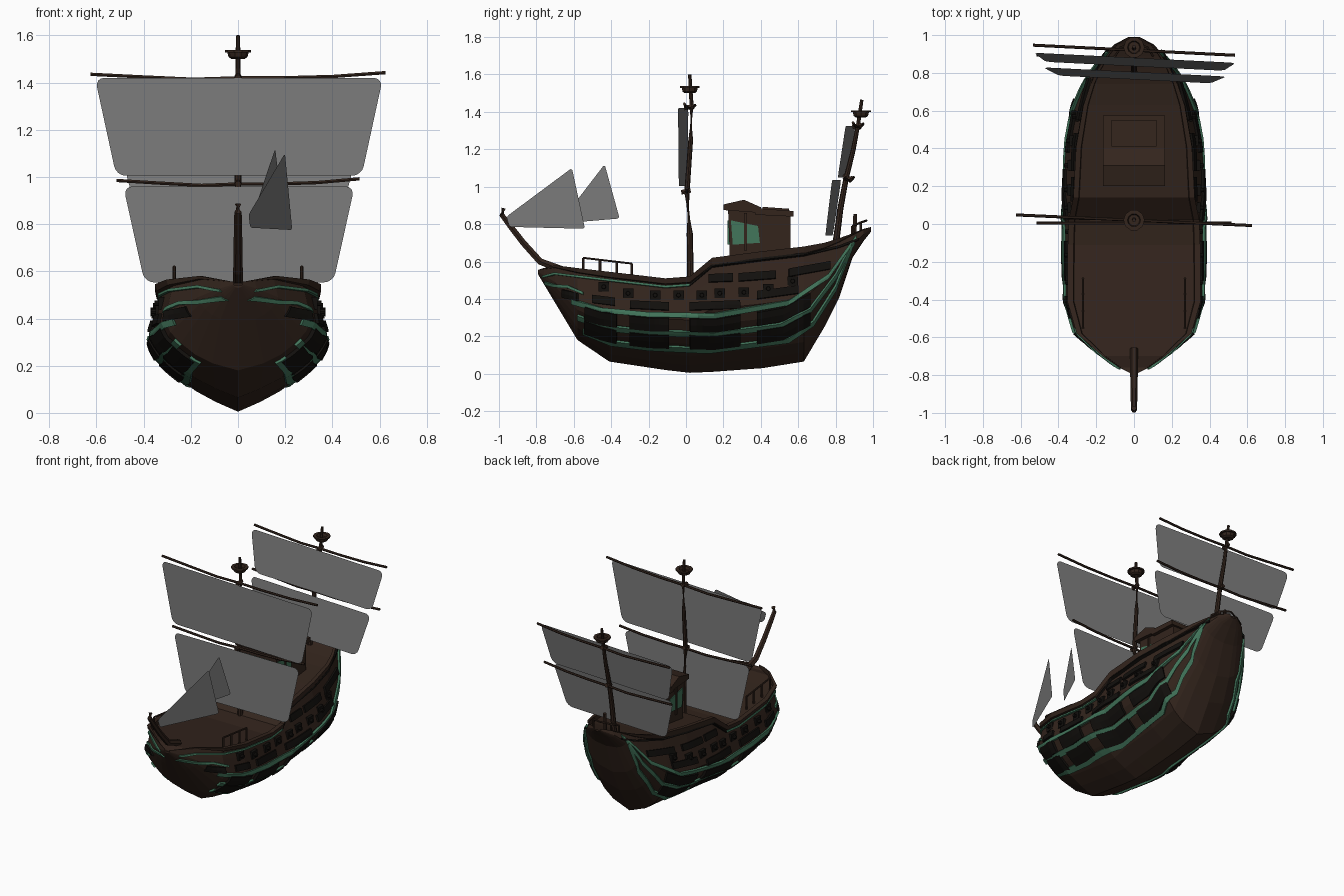
import bpy, bmesh, math
from mathutils import Vector, Matrix

if "Cube" in bpy.data.objects:
    bpy.data.objects.remove(bpy.data.objects["Cube"])


def material(name, r, g, b):
    m = bpy.data.materials.new(name)
    m.diffuse_color = (r, g, b, 1)
    m.use_nodes = True
    m.node_tree.nodes["Principled BSDF"].inputs["Base Color"].default_value = m.diffuse_color
    return m


WOOD = material("wood", .033, .018, .012)
DARK = material("dark_wood", .006, .005, .004)
GREEN = material("green_paint", .055, .18, .105)
CLOTH = material("cloth", .2, .2, .2)


def finish(name, bm, mat, mirror=False, thick=0):
    bmesh.ops.recalc_face_normals(bm, faces=bm.faces)
    me = bpy.data.meshes.new(name)
    bm.to_mesh(me)
    bm.free()
    me.materials.append(mat)
    ob = bpy.data.objects.new(name, me)
    bpy.context.collection.objects.link(ob)
    if mirror:
        ob.modifiers.new("mirror", 'MIRROR').use_mirror_merge = False
    if thick:
        s = ob.modifiers.new("thickness", 'SOLIDIFY')
        s.thickness, s.offset = thick, 0
    return ob


def loft(bm, rings, cap=True):
    vs = [[bm.verts.new(p) for p in r] for r in rings]
    n = len(vs[0])
    for a, b in zip(vs, vs[1:]):
        for i in range(n):
            bm.faces.new((a[i], a[(i + 1) % n], b[(i + 1) % n], b[i]))
    if cap:
        bm.faces.new(vs[0])
        bm.faces.new(vs[-1])


def tube(name, pts, r0, r1=None, mat=WOOD, sides=6, mirror=False):
    pts = [Vector(p) for p in pts]
    r1 = r0 if r1 is None else r1
    rings = []
    for i, p in enumerate(pts):
        d = pts[min(i + 1, len(pts) - 1)] - pts[max(i - 1, 0)]
        q = d.to_track_quat('Z', 'Y')
        r = r0 + (r1 - r0) * i / (len(pts) - 1)
        rings.append([p + q @ Vector((r * math.cos(a), r * math.sin(a), 0))
                      for a in (math.tau * k / sides for k in range(sides))])
    bm = bmesh.new()
    loft(bm, rings)
    return finish(name, bm, mat, mirror)


def box(name, lo, hi, mat=WOOD, mirror=False):
    bm = bmesh.new()
    lo, hi = Vector(lo), Vector(hi)
    bmesh.ops.create_cube(bm, size=1, matrix=Matrix.Translation((lo + hi) / 2) @ Matrix.Diagonal((*(hi - lo), 1)))
    return finish(name, bm, mat, mirror)


def prism(name, yz, half, mat=WOOD):
    bm = bmesh.new()
    loft(bm, [[(s * half, y, z) for y, z in yz] for s in (-1, 1)])
    return finish(name, bm, mat)


# Hull stations: y, keel z, rail z, half width
ST = [(-.79, .53, .555, .02), (-.76, .48, .565, .08), (-.70, .38, .58, .17), (-.58, .18, .565, .31),
      (-.41, .065, .545, .36), (-.11, .02, .51, .37), (.02, .005, .52, .372), (.14, .01, .62, .372),
      (.41, .03, .655, .362), (.63, .065, .68, .318), (.74, .25, .70, .265), (.82, .41, .725, .215),
      (.89, .62, .75, .16), (.95, .71, .775, .105), (.99, .76, .785, .03)]
# Cross-section: height fraction, width fraction
SEC = [(0, 0), (.08, .25), (.17, .48), (.3, .72), (.42, .90), (.55, 1), (.8, .93), (.93, .89), (.94, .96), (1, .98)]
ROUND = [(-.79, .5), (-.41, .95), (0, 1), (.41, .9), (.74, .55), (.99, .45)]  # blunter sections at the ends
TUCK = [(-.79, 1), (-.35, 1), (.02, .95), (.16, .87), (.65, .86), (.99, .97)]  # inward lean of the upper sides


def lerp_table(tab, v):
    for a, b in zip(tab, tab[1:]):
        if v <= b[0]:
            f = max(0, (v - a[0]) / (b[0] - a[0]))
            return [p + (q - p) * f for p, q in zip(a, b)]
    return tab[-1]


def width(y, h):
    f = lerp_table(SEC, h)[1]
    if h < .55:
        f = f ** lerp_table(ROUND, y)[1]
    lean = min(1, max(0, (h - .55) / .4))
    return lerp_table(ST, y)[3] * f * (1 + (lerp_table(TUCK, y)[1] - 1) * lean)


def hull_x(y, z):
    _, k, t, _ = lerp_table(ST, y)
    return width(y, (z - k) / (t - k))


def rail_z(y):
    return lerp_table(ST, y)[2]


rings = []
for y, k, t, w in ST:
    half = [(width(y, h), k + (t - k) * h) for h, _ in SEC]
    d, e = min(.03, (t - k) / 2), width(y, 1)
    half += [(e * .91, t), (e * .90, t - d), (0, t - d)]
    rings.append([(x, y, z) for x, z in half] + [(-x, y, z) for x, z in half[-2:0:-1]])
bm = bmesh.new()
loft(bm, rings)
finish("hull", bm, WOOD)


# Painted bands and planking panels that follow the hull side
def band(name, path, height, mat, off=.006, thick=.012):
    bm = bmesh.new()
    prev = None
    pts = [(a[0] + (b[0] - a[0]) * i / 4, a[1] + (b[1] - a[1]) * i / 4)
           for a, b in zip(path, path[1:]) for i in range(4)] + [path[-1]]
    for y, z in pts:
        cur = [bm.verts.new((hull_x(y, z + s * height) + off, y, z + s * height)) for s in (-.5, 0, .5)]
        if prev:
            for i in (0, 1):
                bm.faces.new((prev[i], cur[i], cur[i + 1], prev[i + 1]))
        prev = cur
    finish(name, bm, mat, True, thick)


LOW = [(-.55, .225), (-.4, .165), (-.2, .14), (.12, .125), (.55, .18), (.68, .27), (.80, .46), (.885, .68)]
MID = [(-.58, .30), (-.42, .245), (-.2, .22), (.15, .21), (.5, .255), (.66, .335), (.80, .52), (.90, .71)]
TOP = [(-.61, .385), (-.45, .34), (-.2, .315), (.15, .31), (.55, .38), (.76, .52), (.91, .73)]
for n, p in (("lower", LOW), ("middle", MID), ("upper", TOP)):
    band(n + "_green_band", p, .026, GREEN, .009, .014)
band("bow_green_band", [(-.755, .485), (-.70, .47), (-.63, .465), (-.55, .43)], .016, GREEN, .006, .012)
band("rail_green_trim", [(y, rail_z(y) - .045) for y in (-.765, -.70, -.58, -.41, -.11, .02)], .012, GREEN, .01)
band("aft_dark_trim", [(y, rail_z(y) - .045) for y in (.02, .14, .41, .63, .82, .92)], .012, DARK, .01)

for row, (a, b) in enumerate(((LOW, MID), (MID, TOP))):
    for y0, y1 in ((-.54, -.37), (-.30, -.09), (.02, .29), (.38, .66)):
        path = [(y, (lerp_table(a, y)[1] + lerp_table(b, y)[1]) / 2)
                for y in (y0, (y0 + y1) / 2, y1)]
        band("dark_panel_%d" % row, path, .07, DARK, .01, .02)
for y0, y1, z0, z1 in ((-.66, -.58, .43, .41), (-.5, -.38, .40, .385), (-.3, -.09, .37, .36), (.02, .29, .36, .37),
                       (.38, .6, .42, .45), (.12, .25, .51, .515), (.28, .48, .515, .53), (.55, .77, .54, .58)):
    band("upper_dark_panel", [(y0, z0), (y1, z1)], .042, DARK, .008, .014)

# Gun ports with short barrels
for y, z in ((-.44, .465), (-.31, .43), (-.165, .42), (-.04, .42), (.085, .42),
             (.18, .43), (.31, .435), (.44, .455), (.57, .495)):
    x = hull_x(y, z)
    box("gun_port", (x - .02, y - .028, z - .026), (x + .012, y + .028, z + .026), DARK, True)
    tube("gun_barrel", [(x - .01, y, z), (x + .03, y, z)], .014, .011, DARK, 8, True)

# Rails at bow and stern
ys = (-.55, -.46, -.37, -.29)
tube("bow_rail", [(.27, y, rail_z(y) + .058) for y in ys], .006, mirror=True)
for y in ys:
    tube("bow_rail_post", [(.27, y, rail_z(y) - .03), (.27, y, rail_z(y) + .058)], .008, mirror=True)
stern = [(x, y, rail_z(y) + .04) for x, y in ((.10, .89), (.07, .935), (0, .965))]
tube("stern_rail", stern, .006, mirror=True)
for p in stern[:2]:
    tube("stern_rail_post", [(p[0], p[1], p[2] - .07), p], .008, mirror=True)
tube("stern_post", [(0, .9, .72), (0, .905, .855)], .012)

# Cabin with stepped roof and green windows
prism("cabin_walls", [(.235, .60), (.56, .60), (.56, .85), (.385, .86), (.225, .88)], .14)
prism("cabin_front_roof", [(.20, .875), (.20, .905), (.31, .93), (.40, .89), (.40, .86)], .165)
prism("cabin_rear_roof", [(.37, .85), (.37, .885), (.575, .87), (.575, .84)], .165)
prism("cabin_roof_hatch", [(.41, .87), (.41, .892), (.55, .882), (.55, .86)], .12)
prism("cabin_side_windows", [(.25, .69), (.395, .70), (.385, .79), (.24, .82)], .145, GREEN)
box("cabin_front_window", (-.11, .222, .69), (.11, .24, .82), GREEN)
box("cabin_window_post", (.135, .31, .66), (.15, .325, .86), WOOD, True)

# Bowsprit
tube("bowsprit", [(0, -.66, .555), (0, -.78, .60), (0, -.87, .70), (0, -.94, .79), (0, -.985, .85), (0, -.975, .885)],
     .022, .014)


# Masts with lookout baskets
def mast(name, path, nest):
    tube(name, path, .018, .009, sides=8)
    y, z = nest
    bm = bmesh.new()
    loft(bm, [[(r * math.cos(k * math.tau / 10), y + r * math.sin(k * math.tau / 10), z + h) for k in range(10)]
              for r, h in ((.028, -.02), (.04, -.012), (.045, .008), (.056, .008), (.056, .018), (.035, .018), (.03, 0))])
    finish(name + "_lookout", bm, WOOD)


mast("main_mast", [(0, .025, .48), (0, .02, .75), (0, .005, .97), (0, .025, 1.25), (0, .03, 1.43), (0, .02, 1.6)], (.02, 1.52))
mast("rear_mast", [(0, .80, .69), (0, .825, .88), (0, .855, 1.04), (0, .895, 1.2), (0, .92, 1.33), (0, .94, 1.465)], (.935, 1.39))


# Yards and square sails: yard half length, y, z, then sail top and bottom (half width, y, z), and y skew per x
def yard_and_sail(name, yard, top, bottom, skew, x0=0):
    L, y, z = yard
    tube(name + "_yard", [(f * L, y + f * L * skew, z + h) for f, h in
                          ((-1, .015), (-.65, .004), (-.3, -.006), (0, 0), (.3, 0), (.65, .006), (1, .022))], .008)
    tube(name + "_yard_collar", [(0, y - .03, z), (0, y + .02, z + .01)], .014)
    bm = bmesh.new()
    pts = [(x0 + s * w, sy + s * w * skew, sz) for (w, sy, sz), s in ((top, -1), (top, 1), (bottom, 1), (bottom, -1))]
    bm.faces.new([bm.verts.new(p) for p in pts])
    bmesh.ops.bevel(bm, geom=bm.verts[:], offset=.04, segments=4, profile=.5, affect='VERTICES')
    finish(name + "_sail", bm, CLOTH)


yard_and_sail("main_upper", (.625, .02, 1.42), (.61, -.015, 1.42), (.52, -.015, 1.005), -.045, .004)
yard_and_sail("main_lower", (.515, .005, .97), (.49, -.02, .96), (.40, -.02, .553), 0, .004)
yard_and_sail("rear_upper", (.535, .92, 1.32), (.535, .88, 1.325), (.47, .835, 1.05), -.05, .004)
yard_and_sail("rear_lower", (.515, .87, 1.035), (.485, .805, 1.035), (.40, .765, .74), -.05, .004)


# Triangular fore sails set on a slant
def jib(name, yz, x0):
    bm = bmesh.new()
    bm.faces.new([bm.verts.new((x0 + .44 * (y - yz[0][0]), y, z)) for y, z in yz])
    bmesh.ops.bevel(bm, geom=bm.verts[:], offset=.015, segments=3, profile=.5, affect='VERTICES')
    finish(name, bm, CLOTH)


jib("front_jib", [(-.96, .84), (-.61, 1.10), (-.54, .775), (-.945, .785)], .045)
jib("rear_jib", [(-.60, .905), (-.435, 1.12), (-.355, .83), (-.59, .81)], .085)
